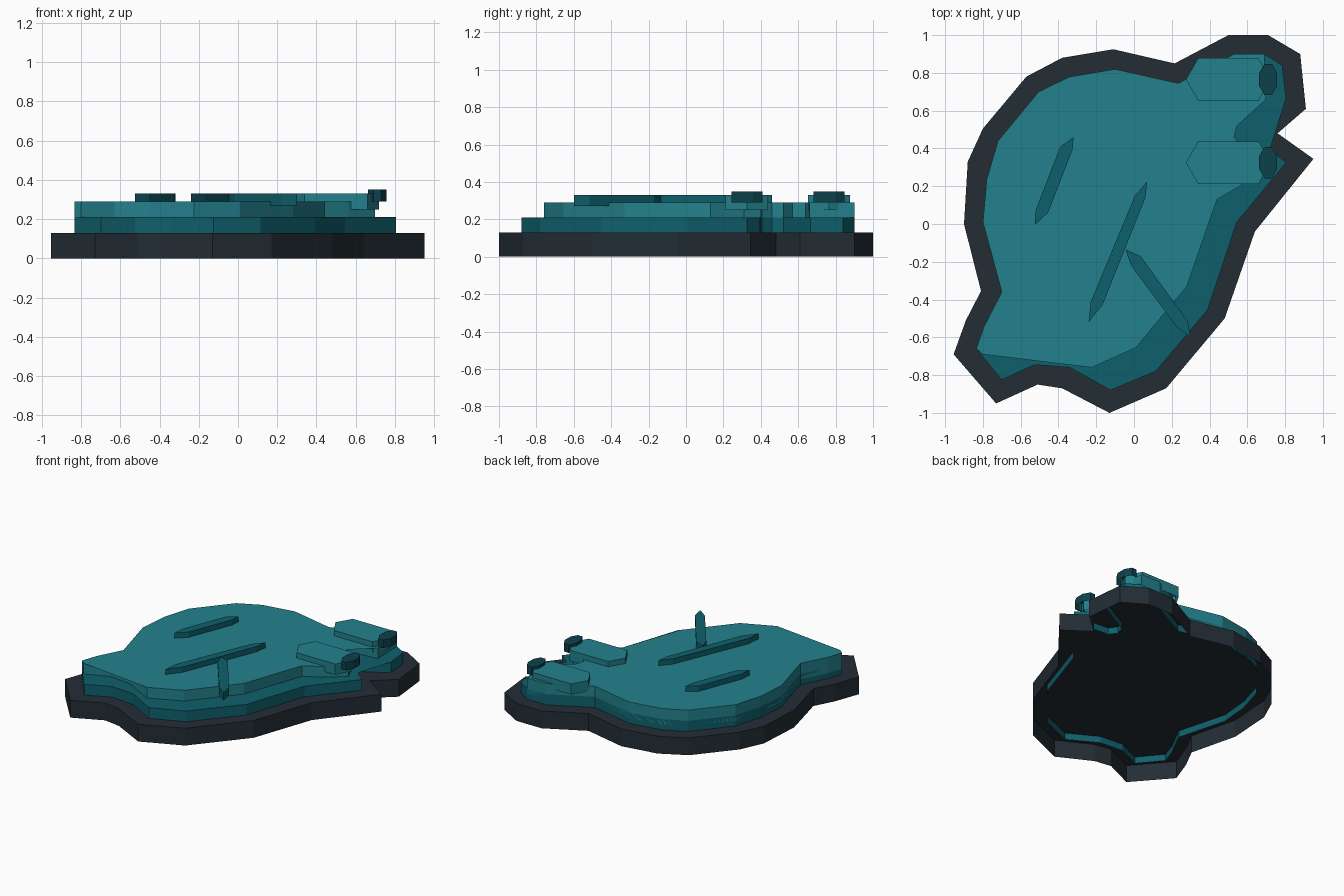
import bpy, bmesh, math

if "Cube" in bpy.data.objects:
    bpy.data.objects.remove(bpy.data.objects["Cube"])


def material(name, rgb):
    """Flat colour from sRGB 0-255 to linear."""
    m = bpy.data.materials.new(name)
    lin = [((c / 255 + 0.055) / 1.055) ** 2.4 for c in rgb]
    m.diffuse_color = (*lin, 1)
    m.use_nodes = True
    m.node_tree.nodes["Principled BSDF"].inputs["Base Color"].default_value = m.diffuse_color
    return m


SLATE = material("dark slate", (35, 45, 53))
LIGHT = material("light teal", (35, 129, 141))
MID = material("deep teal", (15, 96, 108))
DARK = material("dark teal", (13, 65, 75))


def slab(name, outline, z0, z1, mat):
    """Extrude an outline into a slab with a top and an open underside."""
    area = sum(a[0] * b[1] - b[0] * a[1]
               for a, b in zip(outline, outline[1:] + outline[:1]))
    pts = outline if area > 0 else outline[::-1]
    bm = bmesh.new()
    low = [bm.verts.new((x, y, z0)) for x, y in pts]
    high = [bm.verts.new((x, y, z1)) for x, y in pts]
    n = len(pts)
    for i in range(n):
        j = (i + 1) % n
        bm.faces.new((low[i], low[j], high[j], high[i]))
    bm.faces.new(high)
    bmesh.ops.triangulate(bm, faces=[f for f in bm.faces if len(f.verts) > 4])
    me = bpy.data.meshes.new(name)
    bm.to_mesh(me)
    bm.free()
    me.materials.append(mat)
    ob = bpy.data.objects.new(name, me)
    bpy.context.collection.objects.link(ob)
    return ob


# Dark border tier
border = [(.50, 1), (.71, 1), (.88, .90), (.91, .61), (.76, .48), (.95, .345),
          (.64, -.04), (.48, -.50), (.17, -.87), (-.13, -1), (-.38, -.87),
          (-.51, -.85), (-.73, -.95), (-.955, -.69), (-.89, -.51),
          (-.81, -.355), (-.90, 0), (-.88, .33), (-.80, .505), (-.57, .78),
          (-.38, .88), (-.11, .925), (.215, .85)]
slab("border_base", border, 0, .13, SLATE)

# Left and back edge shared by both teal tiers
shared = [(-.835, -.66), (-.795, -.545), (-.70, -.36), (-.80, .01),
          (-.78, .235), (-.72, .44), (-.505, .70), (-.34, .78), (-.10, .82),
          (.235, .745), (.53, .90), (.69, .90)]

# Lower teal tier
lower = shared + [(.785, .84), (.805, .665), (.545, .52), (.53, .46),
                  (.57, .405), (.72, .395), (.805, .325), (.545, .01),
                  (.39, -.455), (.115, -.78), (-.125, -.88), (-.34, -.76),
                  (-.525, -.745), (-.70, -.825)]
slab("lower_tier", lower, .08, .21, MID)

# Upper teal tier
upper = shared + [(.70, .66), (.44, .64), (.42, .57), (.47, .525),
                  (.545, .52), (.53, .46), (.57, .405), (.66, .40),
                  (.70, .31), (.56, .20), (.44, .13), (.28, -.33),
                  (.01, -.655), (-.225, -.76), (-.45, -.64), (-.63, -.62),
                  (-.80, -.69)]
slab("upper_tier", upper, .17, .29, LIGHT)

# Two raised hexagonal fingers, each with an oval tip
for tag, cy in (("back", .765), ("front", .325)):
    finger = [(.275, cy), (.34, cy + .113), (.66, cy + .113), (.72, cy),
              (.66, cy - .113), (.34, cy - .113)]
    slab(tag + "_finger", finger, .25, .33, LIGHT)
    tip = [(.71 + .047 * math.cos(math.pi * (k + .5) / 4) / .924,
            cy + .083 * math.sin(math.pi * (k + .5) / 4) / .924)
           for k in range(8)]
    slab(tag + "_finger_tip", tip, .29, .35, DARK)

# Raised crease ridges
creases = {
    "left_crease": [(-.32, .46), (-.325, .395), (-.455, .06), (-.525, -.005),
                    (-.52, .075), (-.39, .41)],
    "centre_crease": [(.07, .225), (.06, .14), (-.165, -.425), (-.24, -.52),
                      (-.23, -.415), (.005, .15)],
    "right_crease": [(-.045, -.135), (.035, -.17), (.285, -.515), (.30, -.60),
                     (.225, -.545), (-.015, -.22)],
}
for name, pts in creases.items():
    slab(name, pts, .27, .33, MID)
